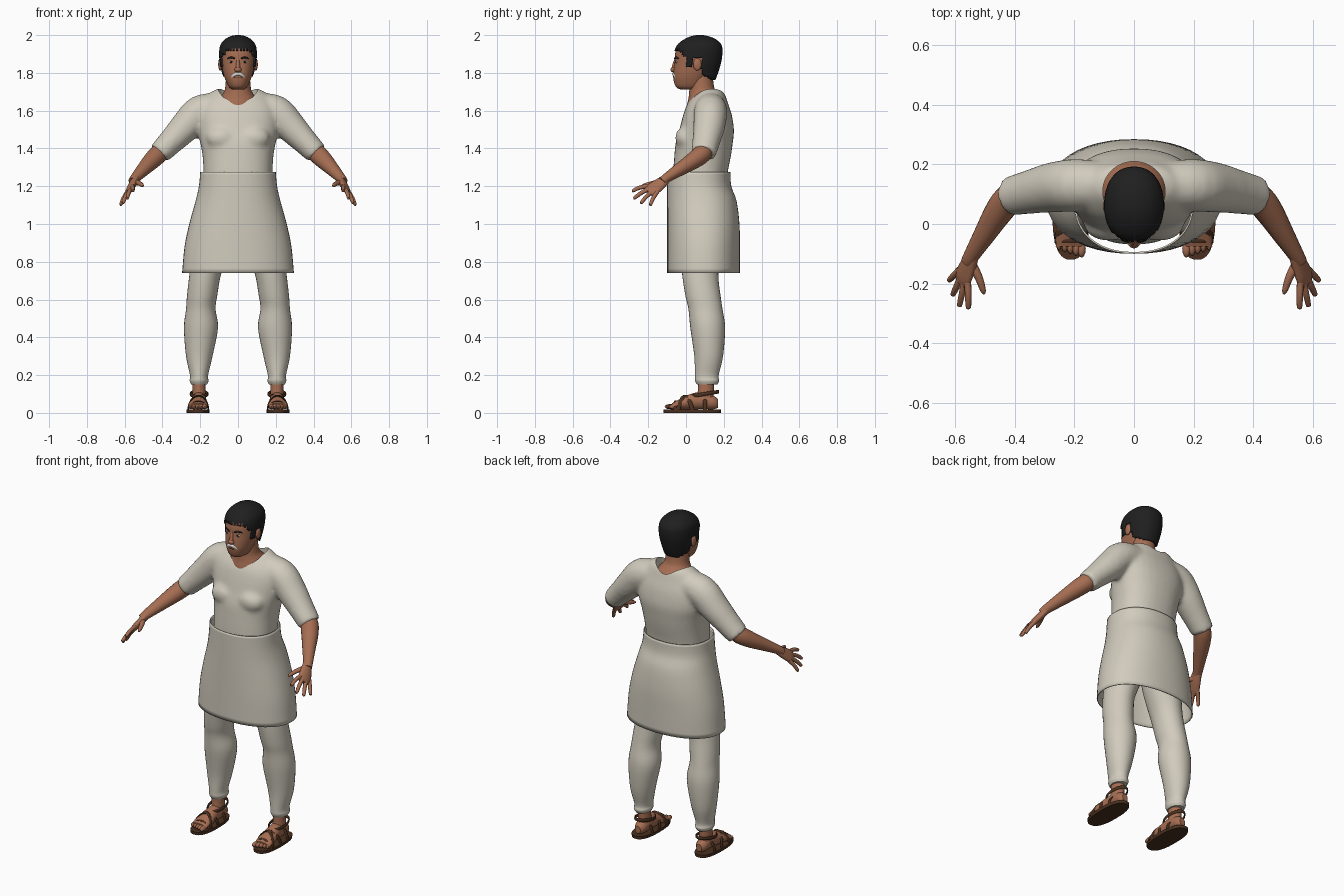
import bpy, bmesh, math
from mathutils import Vector, Matrix

cube = bpy.data.objects.get("Cube")
if cube:
    bpy.data.objects.remove(cube, do_unlink=True)


def material(name, rgb):
    m = bpy.data.materials.new(name)
    m.use_nodes = True
    m.diffuse_color = (*rgb, 1)
    bsdf = next(n for n in m.node_tree.nodes if n.type == 'BSDF_PRINCIPLED')
    bsdf.inputs["Base Color"].default_value = (*rgb, 1)
    bsdf.inputs["Roughness"].default_value = 0.8
    return m


CLOTH = material("cream cloth", (.64, .60, .51))
SKIN = material("brown skin", (.38, .155, .085))
HAIR = material("black hair", (.014, .014, .014))
LEATHER = material("dark leather", (.07, .03, .014))
WHITE = material("white", (.75, .75, .72))
X, Y, Z = Vector((1, 0, 0)), Vector((0, 1, 0)), Vector((0, 0, 1))


def spline(secs, steps):
    """Smoothly interpolate a list of sections (Catmull-Rom)."""
    p = [Vector(s) for s in secs]
    out = []
    for i in range(len(p) - 1):
        a, b, c, d = p[max(i - 1, 0)], p[i], p[i + 1], p[min(i + 2, len(p) - 1)]
        for k in range(steps):
            t = k / steps
            out.append(b + (c - a) * (t / 2) + (2 * a - 5 * b + 4 * c - d) * (t * t / 2)
                       + (3 * b - a - 3 * c + d) * (t ** 3 / 2))
    return out + [p[-1]]


def loft(bm, secs, side=X, normal=None, n=32, steps=4, e=2.0, caps=True, loop=False):
    """Skin superellipse sections (x, y, z, radius along side, other radius)."""
    secs = spline(secs, steps) if steps > 1 else [Vector(s) for s in secs]
    pos = [Vector(s[:3]) for s in secs]
    rings = []
    for i, s in enumerate(secs):
        if loop:
            tangent = pos[(i + 1) % len(pos)] - pos[i - 1]
        else:
            tangent = pos[min(i + 1, len(pos) - 1)] - pos[max(i - 1, 0)]
        nrm = (normal or tangent).normalized()
        u = (side - nrm * side.dot(nrm)).normalized()
        v = nrm.cross(u)
        ring = []
        for k in range(n):
            c, d = math.cos(math.tau * k / n), math.sin(math.tau * k / n)
            c, d = [math.copysign(abs(w) ** (2 / e), w) for w in (c, d)]
            ring.append(bm.verts.new(pos[i] + u * c * s[3] + v * d * s[4]))
        rings.append(ring)
    pairs = list(zip(rings, rings[1:])) + ([(rings[-1], rings[0])] if loop else [])
    for a, b in pairs:
        for k in range(n):
            bm.faces.new((a[k], a[(k + 1) % n], b[(k + 1) % n], b[k]))
    if caps and not loop:
        bm.faces.new(rings[0][::-1])
        bm.faces.new(rings[-1])


def stack(profile):
    """Turn (z, front y, back y, half width) rows into loft sections."""
    return [(0, (f + b) / 2, z, w, (b - f) / 2) for z, f, b, w in profile]


def ball(bm, centre, radii, n=20):
    bmesh.ops.create_uvsphere(bm, u_segments=n, v_segments=n // 2, radius=1,
                              matrix=Matrix.Translation(centre) @ Matrix.Diagonal((*radii, 1)))


parts = []


def make(name, bm, mat, mirror=False, thick=0):
    bmesh.ops.recalc_face_normals(bm, faces=bm.faces)
    me = bpy.data.meshes.new(name)
    bm.to_mesh(me)
    bm.free()
    me.materials.append(mat)
    ob = bpy.data.objects.new(name, me)
    bpy.context.collection.objects.link(ob)
    if thick:
        ob.modifiers.new("thickness", 'SOLIDIFY').thickness = thick
    if mirror:
        ob.modifiers.new("mirror", 'MIRROR').use_mirror_merge = False
    parts.append(ob)
    return ob


# Shirt: torso, chest and sleeves fused, then a round neckline cut out
bm = bmesh.new()
loft(bm, stack([(1.22, -.07, .215, .183), (1.28, -.068, .222, .183), (1.36, -.062, .238, .188),
                (1.43, -.055, .248, .2), (1.5, -.035, .254, .215), (1.58, -.014, .242, .215),
                (1.64, .01, .222, .19), (1.70, .06, .2, .14), (1.72, .09, .17, .09)]),
     normal=Z, e=2.3)
for s in (1, -1):
    ball(bm, (s * .085, 0, 1.455), (.085, .058, .062))
    loft(bm, [(s * .1, .13, 1.615, .08, .08), (s * .2, .13, 1.592, .09, .088),
              (s * .278, .122, 1.515, .082, .084), (s * .348, .108, 1.443, .07, .074),
              (s * .418, .093, 1.372, .06, .066)], side=Vector((s, 0, 1)))
shirt = make("shirt", bm, CLOTH)
bm = bmesh.new()
loft(bm, [(0, .11, 1.55, .105, .1), (0, .11, 1.9, .105, .1)], n=48, steps=1)
cutter = make("neckline_cutter", bm, CLOTH)
cutter.hide_render = True
mod = shirt.modifiers.new("fuse", 'REMESH')
mod.mode, mod.voxel_size, mod.use_smooth_shade = 'VOXEL', .012, True
mod = shirt.modifiers.new("soften", 'SMOOTH')
mod.factor, mod.iterations = .5, 8
mod = shirt.modifiers.new("neckline", 'BOOLEAN')
mod.operation, mod.object, mod.solver = 'DIFFERENCE', cutter, 'EXACT'
baked = bpy.data.meshes.new_from_object(shirt.evaluated_get(bpy.context.evaluated_depsgraph_get()))
shirt.modifiers.clear()
shirt.data = baked
parts.remove(cutter)
bpy.data.objects.remove(cutter, do_unlink=True)

# Skirt of the tunic, open at both ends
bm = bmesh.new()
loft(bm, stack([(1.275, -.1, .235, .2), (1.2, -.1, .24, .207), (1.12, -.1, .268, .225),
                (1.0, -.1, .283, .258), (.88, -.1, .285, .283), (.74, -.1, .285, .296)]),
     normal=-Z, n=48, e=2.2, caps=False)
make("tunic_skirt", bm, CLOTH, thick=.006)

# Trousers, mirrored
bm = bmesh.new()
loft(bm, [(.1, .09, 1.02, .1, .12), (.135, .08, .88, .1, .11), (.172, .075, .74, .084, .096),
          (.19, .09, .62, .08, .093), (.197, .103, .55, .078, .09), (.196, .115, .45, .09, .092),
          (.205, .12, .3, .07, .076), (.206, .11, .2, .048, .063), (.206, .112, .17, .05, .064),
          (.206, .112, .15, .042, .054)], normal=Z)
make("trouser_legs", bm, CLOTH, mirror=True)

# Feet with ankles and toes
bm = bmesh.new()
loft(bm, [(.206, .105, .2, .034, .042), (.206, .105, .12, .034, .042),
          (.206, .1, .06, .036, .046)], normal=Z)
loft(bm, [(.206, .17, .05, .018, .022), (.206, .145, .055, .034, .036), (.206, .09, .065, .038, .045),
          (.208, .03, .06, .042, .042), (.211, -.03, .046, .049, .029),
          (.213, -.075, .034, .05, .017)], normal=-Y)
for i in range(5):
    ball(bm, (.176 + i * .019, -.083 + i * .006, .033), (.014 - i * .001, .03, .014), 12)
make("feet", bm, SKIN, mirror=True)

# Sandals: soles and straps
bm = bmesh.new()
loft(bm, [(.212, .033, 0, .06, .152), (.212, .033, .018, .062, .153)], normal=Z, n=40, steps=1, e=2.5)
for y0, y1, height in ((-.055, -.05, .05), (-.045, .035, .078), (.035, -.04, .08), (.1, .1, .07)):
    arch = []
    for k in range(13):
        a = math.pi * k / 12
        arch.append((.21 + .054 * math.cos(a), y0 + (y1 - y0) * k / 12,
                     .012 + height * math.sin(a), .011, .004))
    loft(bm, arch, side=Y, n=8, steps=1)
ankle = [(.206 + .046 * math.cos(a), .098 + .074 * math.sin(a), .1 + .012 * math.sin(a), .01, .004)
         for a in (math.tau * k / 28 for k in range(28))]
loft(bm, ankle, side=Z, n=8, steps=1, loop=True)
make("sandals", bm, LEATHER, mirror=True)

# Arms and hands, mirrored
bm = bmesh.new()
loft(bm, [(.34, .11, 1.45, .045, .045), (.41, .092, 1.382, .05, .05), (.452, .045, 1.34, .048, .046),
          (.502, -.035, 1.288, .037, .035), (.545, -.105, 1.242, .027, .025),
          (.555, -.125, 1.225, .026, .024)], n=20)
across = Vector((.45, .72, -.53))
loft(bm, [(.54, -.1, 1.245, .024, .02), (.555, -.135, 1.215, .034, .02),
          (.572, -.175, 1.185, .04, .017), (.58, -.198, 1.167, .032, .011)], side=across, n=20)
tips = ((.556, -.285, 1.175), (.587, -.277, 1.135), (.61, -.24, 1.11), (.622, -.19, 1.1))
for i, tip in enumerate(tips):
    base = Vector((.572, -.175, 1.185)) + across * (.02 * (i - 1.5))
    tip = Vector(tip)
    mid = base.lerp(tip, .55) + Z * .006
    loft(bm, [(*base, .012, .012), (*mid, .011, .011), (*base.lerp(tip, .94), .009, .009),
              (*tip, .004, .004)], side=across, n=10)
loft(bm, [(.55, -.13, 1.222, .018, .016), (.524, -.175, 1.216, .014, .013),
          (.508, -.22, 1.205, .01, .01), (.504, -.235, 1.2, .004, .004)], n=10)
make("arms_and_hands", bm, SKIN, mirror=True)

# Head, neck, nose and ears
bm = bmesh.new()
loft(bm, stack([(1.712, -.03, .06, .03), (1.728, -.055, .09, .05), (1.77, -.067, .12, .069),
                (1.81, -.066, .15, .081), (1.86, -.06, .175, .09), (1.91, -.056, .182, .092),
                (1.95, -.038, .175, .084), (1.98, .0, .14, .055), (1.99, .03, .1, .03)]),
     normal=Z, n=40, e=2.2)
ball(bm, (0, -.066, 1.817), (.019, .016, .014))
loft(bm, [(0, -.05, 1.87, .009, .012), (0, -.06, 1.84, .011, .013), (0, -.066, 1.815, .014, .014)], n=14)
for s in (1, -1):
    ball(bm, (s * .094, .06, 1.845), (.011, .022, .033))
make("head", bm, SKIN)
bm = bmesh.new()
loft(bm, stack([(1.8, .02, .14, .062), (1.72, .018, .15, .068), (1.69, .016, .17, .08),
                (1.665, .013, .195, .098), (1.62, .004, .215, .115), (1.56, .01, .22, .13)]),
     normal=-Z)
make("neck", bm, SKIN)


# Hair: a shell trimmed along a hairline
def hairline(c):
    if c.y < 0:
        return 1.925 - max(0, abs(c.x) - .06) * 1.2 + .008 * math.sin(c.x * 350)
    if c.y < .035:
        return 1.835
    return 1.875 if c.y < .085 else 1.765 + max(0, .14 - c.y) * .5


bm = bmesh.new()
loft(bm, stack([(1.75, -.02, .15, .072), (1.8, -.065, .17, .088), (1.86, -.067, .187, .098),
                (1.91, -.063, .193, .1), (1.95, -.045, .187, .092), (1.98, -.006, .155, .066),
                (1.995, .03, .115, .036), (2, .055, .09, .012)]), normal=Z, n=72, steps=6, e=2.2)
cut = [f for f in bm.faces if f.calc_center_median().z < hairline(f.calc_center_median())]
bmesh.ops.delete(bm, geom=cut, context='FACES')
make("hair", bm, HAIR, thick=.012)

# Eyes, brows, mouth and moustache
bm = bmesh.new()
ball(bm, (.036, -.05, 1.858), (.014, .006, .006), 12)
make("eyes", bm, WHITE, mirror=True)
bm = bmesh.new()
ball(bm, (.036, -.051, 1.858), (.007, .008, .006), 12)
loft(bm, [(.016, -.059, 1.876, .004, .004), (.036, -.053, 1.882, .005, .004),
          (.056, -.038, 1.876, .003, .003)], side=Z, n=8)
make("pupils_and_brows", bm, HAIR, mirror=True)
bm = bmesh.new()
loft(bm, [(-.036, -.052, 1.775, .005, .004), (-.02, -.063, 1.79, .009, .006), (0, -.068, 1.795, .008, .006),
          (.02, -.063, 1.79, .009, .006), (.036, -.052, 1.775, .005, .004)], side=Z, n=10)
make("moustache", bm, WHITE)
bm = bmesh.new()
ball(bm, (0, -.063, 1.777), (.022, .006, .004), 12)
make("mouth", bm, LEATHER)

# Smooth shading with sharp edges kept
bpy.ops.object.select_all(action='DESELECT')
for ob in parts:
    ob.select_set(True)
bpy.context.view_layer.objects.active = parts[0]
bpy.ops.object.shade_smooth_by_angle(angle=math.radians(45))
